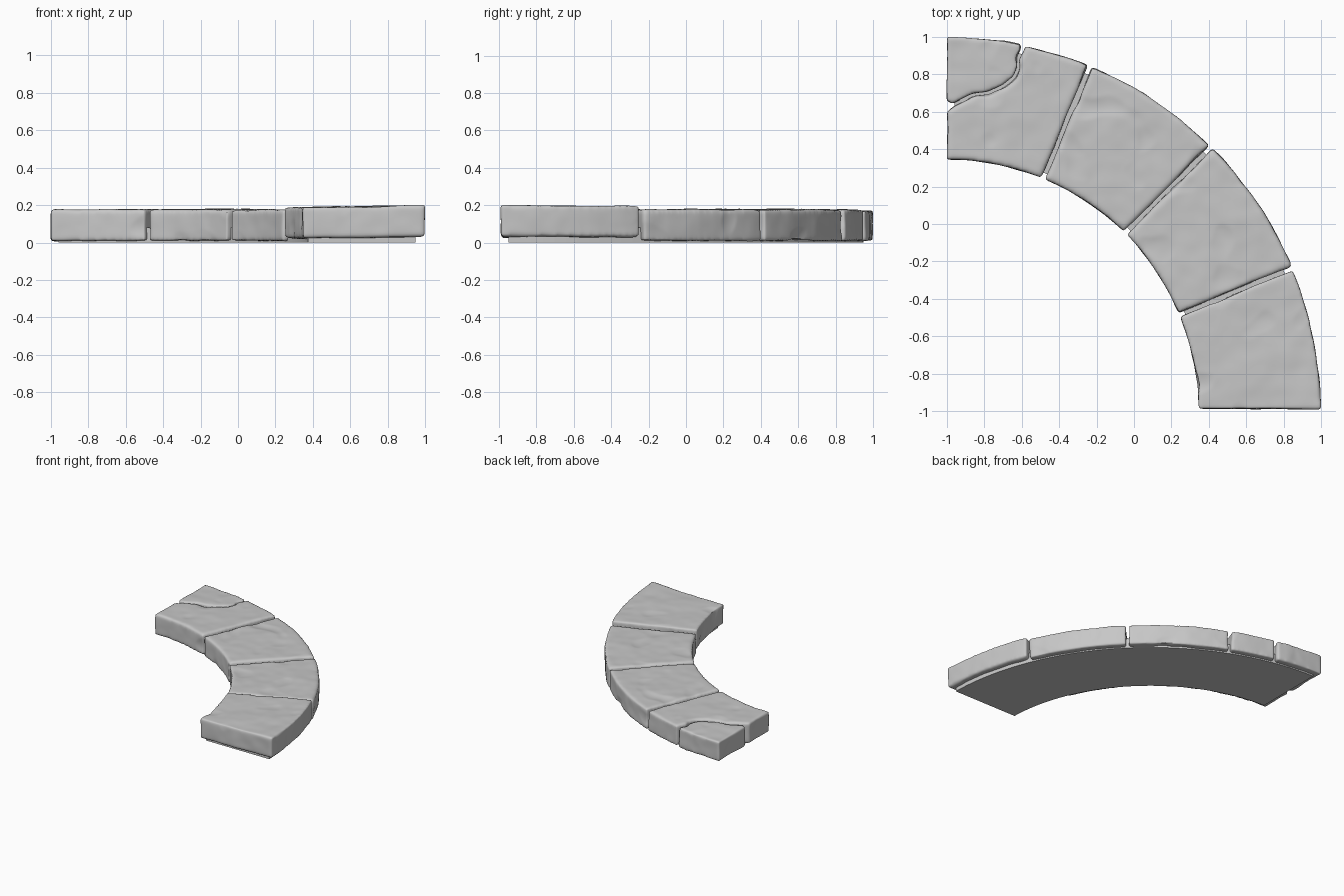
import bpy, bmesh
from math import cos, sin, radians
from mathutils import Vector, noise

cube = bpy.data.objects.get("Cube")
if cube:
    bpy.data.objects.remove(cube)

OUTER, INNER, GAP = 2.0, 1.345, 0.011
CENTRE = Vector((-1, -1))

stone = bpy.data.materials.new("grey stone")
stone.use_nodes = True
stone.diffuse_color = (0.57, 0.57, 0.57, 1)
stone.node_tree.nodes["Principled BSDF"].inputs["Base Color"].default_value = (0.57, 0.57, 0.57, 1)
stone.node_tree.nodes["Principled BSDF"].inputs["Roughness"].default_value = 0.9


def arc(radius, start, end, gap_start=0.0, gap_end=0.0, steps=16):
    """Points along the curve, pulled in from its ends by a gap in units."""
    a, b = radians(start) + gap_start / radius, radians(end) - gap_end / radius
    return [CENTRE + radius * Vector((cos(a + (b - a) * i / steps), sin(a + (b - a) * i / steps)))
            for i in range(steps + 1)]


def slab(name, outline, bottom, top):
    """Flat block with the given outline."""
    bm = bmesh.new()
    face = bm.faces.new([bm.verts.new((p[0], p[1], bottom)) for p in outline])
    result = bmesh.ops.extrude_face_region(bm, geom=[face])
    for v in result["geom"]:
        if isinstance(v, bmesh.types.BMVert):
            v.co.z = top
    bmesh.ops.recalc_face_normals(bm, faces=bm.faces)
    mesh = bpy.data.meshes.new(name)
    bm.to_mesh(mesh)
    bm.free()
    mesh.materials.append(stone)
    obj = bpy.data.objects.new(name, mesh)
    bpy.context.scene.collection.objects.link(obj)
    return obj


def worn_stone(name, outline, bottom, top, seed, tilt=0.0):
    """Block with softened edges and a gently uneven surface."""
    obj = slab(name, outline, bottom, top)
    remesh = obj.modifiers.new("Remesh", "REMESH")
    remesh.mode = "VOXEL"
    remesh.voxel_size = 0.012
    soften = obj.modifiers.new("Soften", "SMOOTH")
    soften.iterations = 7
    bpy.context.view_layer.update()
    graph = bpy.context.evaluated_depsgraph_get()
    mesh = bpy.data.meshes.new_from_object(obj.evaluated_get(graph))
    obj.modifiers.clear()
    obj.data = mesh
    mesh.name = name

    # Broad dips, small dents and a slight lean across x
    offset = Vector((seed * 7.3, seed * 3.1, 0))
    normals = [v.normal.copy() for v in mesh.vertices]
    for v, n in zip(mesh.vertices, normals):
        p = v.co + offset
        bump = 0.006 * noise.noise(p * 4) + 0.003 * noise.noise(p * 11)
        dent = max(0.0, noise.noise(p * 6 + Vector((5, 5, 5))) - 0.3) * 0.02
        v.co += n * (bump - dent)
        v.co.z += tilt * (v.co.x - 0.65)
    if not mesh.materials:
        mesh.materials.append(stone)
    for poly in mesh.polygons:
        poly.use_smooth = True
        poly.material_index = 0
    return obj


def wedge(start, end, gap_start, gap_end):
    return (arc(OUTER - 0.003, start, end, gap_start, gap_end)
            + arc(INNER, start, end, gap_start, gap_end)[::-1])


# Whole paving stones, from the front end round to the back
worn_stone("front_end_stone", wedge(0, 22.5, 0.01, GAP), 0.025, 0.194, 1, tilt=0.015)
worn_stone("front_middle_stone", wedge(22.5, 45, GAP, GAP), 0.01, 0.177, 2)
worn_stone("back_middle_stone", wedge(45, 67.5, GAP, GAP), 0.01, 0.178, 3)

# Broken stone at the back end, split along a ragged crack
crack = [Vector(p) for p in ((-0.96, 0.63), (-0.92, 0.65), (-0.85, 0.685), (-0.77, 0.695),
                             (-0.69, 0.73), (-0.63, 0.78), (-0.61, 0.83), (-0.615, 0.88),
                             (-0.59, 0.925))]
main_part = (arc(INNER, 67.5, 90, GAP)
             + [Vector((-1, 0.6))] + crack
             + arc(OUTER - 0.003, 67.5, 78, GAP)[::-1])
worn_stone("broken_stone", main_part, 0.01, 0.179, 4)

shift = Vector((-0.012, 0.014))
corner_part = ([Vector((-1, 0.66))] + [p + shift for p in crack]
               + arc(OUTER, 78.6, 90))
worn_stone("broken_stone_corner", corner_part, 0.01, 0.172, 5)

# Recessed bed that carries the stones
bed = arc(OUTER - 0.05, 0, 90, 0.05, 0.04, 48) + arc(INNER + 0.03, 0, 90, 0.05, 0.04, 48)[::-1]
slab("bed", bed, 0.0, 0.08)
